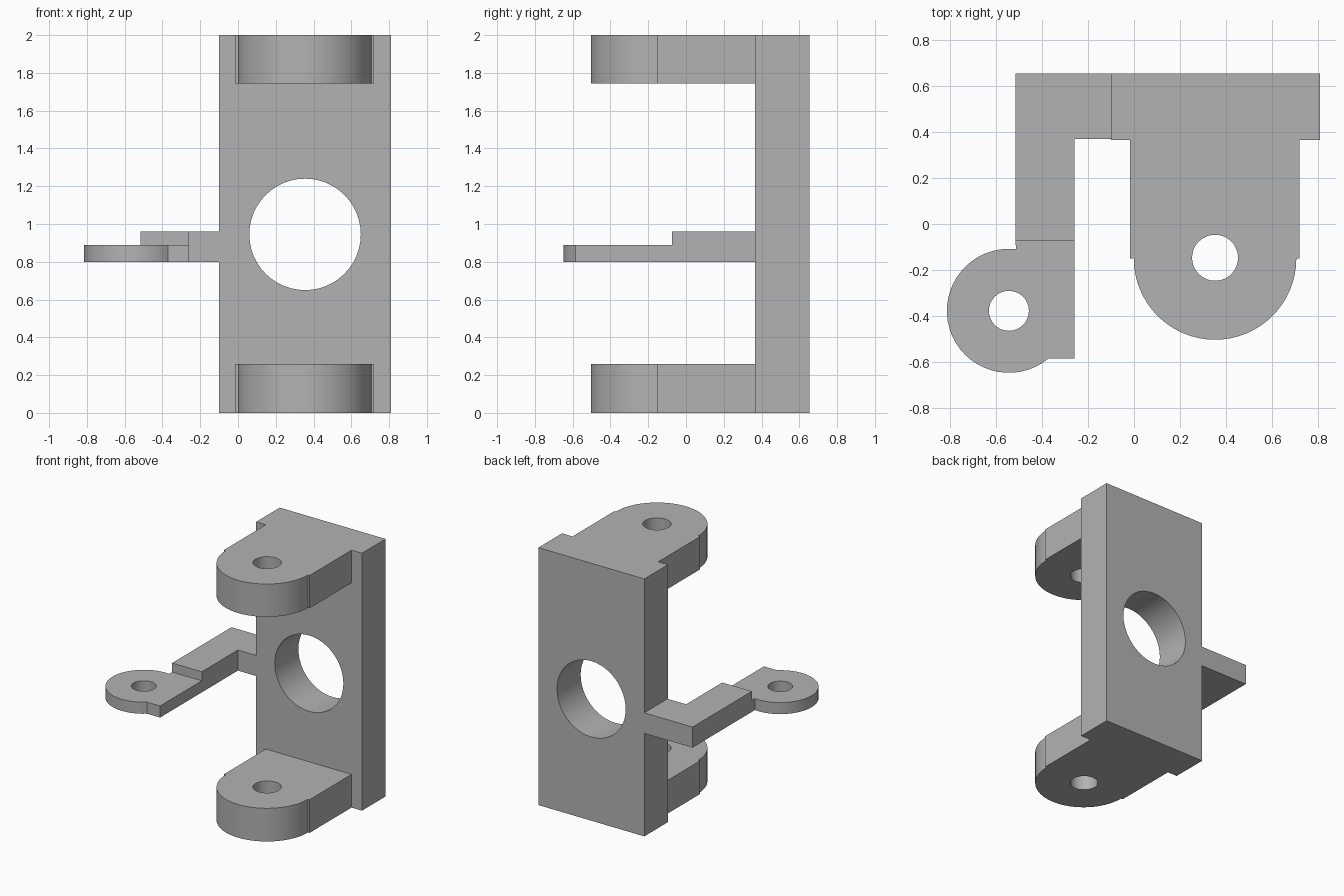
import bpy, bmesh
from math import sin, cos, radians
from mathutils import Matrix

cube = bpy.data.objects.get("Cube")
if cube:
    bpy.data.objects.remove(cube, do_unlink=True)

grey = bpy.data.materials.new("plain grey")
grey.use_nodes = True
colour = (0.45, 0.45, 0.45, 1)
grey.diffuse_color = colour
grey.node_tree.nodes["Principled BSDF"].inputs["Base Color"].default_value = colour


def arc(cx, cy, r, start, end, steps=24):
    """Points along an arc, both ends included."""
    angles = [radians(start + (end - start) * i / steps) for i in range(steps + 1)]
    return [(cx + r * cos(a), cy + r * sin(a)) for a in angles]


def circle(cx, cy, r):
    return arc(cx, cy, r, 0, 360, 48)[:-1]


def slab(name, loops, low, high, upright=False):
    """Fill an outline with optional holes and extrude it from low to high.
    An upright slab has its outline in x, z and its thickness along y."""
    bm = bmesh.new()
    edges = []
    for loop in loops:
        verts = [bm.verts.new((x, y, low)) for x, y in loop]
        edges += [bm.edges.new((v, verts[i - 1])) for i, v in enumerate(verts)]
    bmesh.ops.triangle_fill(bm, edges=edges, use_beauty=True, normal=(0, 0, 1))
    top = bmesh.ops.extrude_face_region(bm, geom=bm.faces[:], use_keep_orig=True)
    moved = [g for g in top["geom"] if isinstance(g, bmesh.types.BMVert)]
    bmesh.ops.translate(bm, verts=moved, vec=(0, 0, high - low))
    if upright:
        swap = Matrix(((1, 0, 0), (0, 0, 1), (0, 1, 0)))
        bmesh.ops.transform(bm, matrix=swap.to_4x4(), verts=bm.verts[:])
    bmesh.ops.recalc_face_normals(bm, faces=bm.faces[:])
    mesh = bpy.data.meshes.new(name)
    bm.to_mesh(mesh)
    bm.free()
    mesh.materials.append(grey)
    obj = bpy.data.objects.new(name, mesh)
    bpy.context.collection.objects.link(obj)
    bpy.ops.object.select_all(action="DESELECT")
    obj.select_set(True)
    bpy.context.view_layer.objects.active = obj
    bpy.ops.object.shade_smooth_by_angle(angle=radians(30))
    return obj


# Back plate with the large bore
plate = [(-0.10, 0), (0.81, 0), (0.81, 2), (-0.10, 2)]
slab("back_plate", [plate, circle(0.355, 0.945, 0.295)], 0.365, 0.655, upright=True)

# Two matching lugs: straight sides, a small step, then a round end
lug = [(0.72, -0.15), (0.72, 0.365), (-0.017, 0.365), (-0.017, -0.15)]
lug += arc(0.353, -0.15, 0.354, 180, 360, 32)
for name, low, high in (("lower_lug", 0, 0.258), ("upper_lug", 1.745, 2)):
    slab(name, [lug, circle(0.353, -0.147, 0.10)], low, high)

# Bent side arm
arm = [(-0.10, 0.655), (-0.515, 0.655), (-0.515, -0.073),
       (-0.26, -0.073), (-0.26, 0.37), (-0.10, 0.37)]
slab("side_arm", [arm], 0.80, 0.96)

# Thin round eyelet at the end of the arm
eyelet = [(-0.26, -0.585), (-0.26, -0.073), (-0.515, -0.073)]
eyelet += arc(-0.545, -0.378, 0.27, 83.6, 309.9, 32)
slab("arm_eyelet", [eyelet, circle(-0.545, -0.378, 0.087)], 0.80, 0.89)
